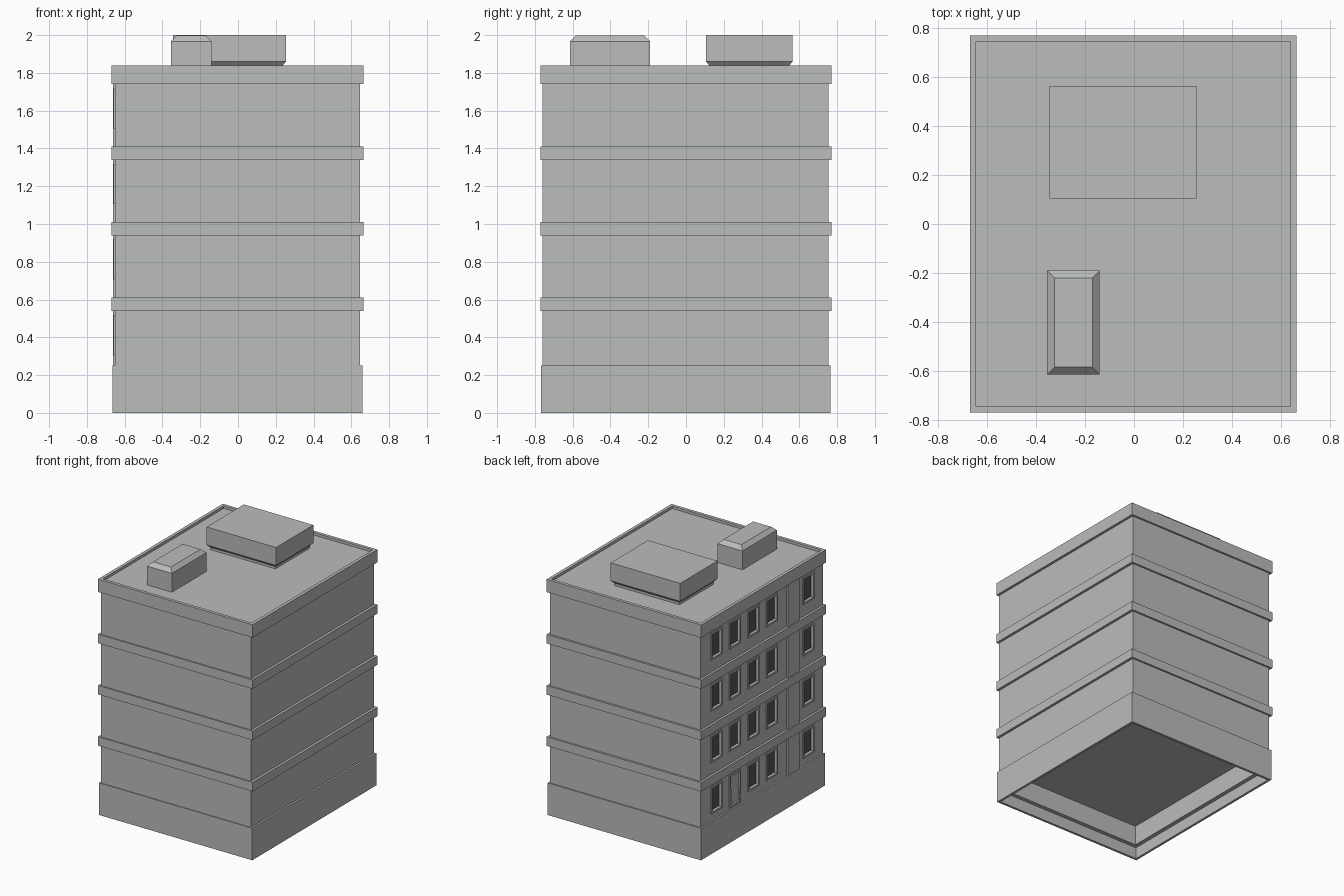
import bpy, bmesh
from mathutils import Vector

cube = bpy.data.objects.get("Cube")
if cube:
    bpy.data.objects.remove(cube, do_unlink=True)


def material(name, rgb):
    m = bpy.data.materials.new(name)
    m.use_nodes = True
    m.diffuse_color = (*rgb, 1)
    m.node_tree.nodes["Principled BSDF"].inputs["Base Color"].default_value = (*rgb, 1)
    return m


STONE = material("pale_grey_stone", (0.49, 0.51, 0.485))
GLASS = material("dark_glass", (0.11, 0.085, 0.09))


def box(x, y, z):
    """Bmesh box from (min, max) pairs."""
    bm = bmesh.new()
    bmesh.ops.create_cube(bm, size=1)
    for v in bm.verts:
        v.co = Vector([r[0] if c < 0 else r[1] for c, r in zip(v.co, (x, y, z))])
    bm.normal_update()
    return bm


def finish(bm, name):
    me = bpy.data.meshes.new(name)
    bm.to_mesh(me)
    bm.free()
    me.materials.append(STONE)
    me.materials.append(GLASS)
    ob = bpy.data.objects.new(name, me)
    bpy.context.collection.objects.link(ob)
    return ob


def face_towards(bm, axis, sign):
    bm.normal_update()
    return max(bm.faces, key=lambda f: sign * f.calc_center_median()[axis])


def step(bm, face, width, depth):
    """Inset a face, then push it along its normal; the face stays the inner one."""
    if width:
        bmesh.ops.inset_individual(bm, faces=[face], thickness=width, depth=0)
    if depth:
        bmesh.ops.inset_individual(bm, faces=[face], thickness=0, depth=depth)


def taper(bm, z, amount):
    """Draw the corners at height z inwards."""
    centre = sum((v.co for v in bm.verts), Vector()) / len(bm.verts)
    for v in bm.verts:
        if abs(v.co.z - z) < 0.001:
            for a in (0, 1):
                v.co[a] -= amount if v.co[a] > centre[a] else -amount


# Plinth, hollow underneath with a stepped rim
bm = box((-0.665, 0.66), (-0.767, 0.765), (0, 0.25))
base = face_towards(bm, 2, -1)
step(bm, base, 0.027, -0.09)
step(bm, base, 0.045, -0.155)
finish(bm, "plinth")

# Main walls, with openings on one side
WEST = -0.652
bm = box((WEST, 0.645), (-0.76, 0.755), (0.248, 1.8))
columns = [0.56, 0.33, 0.1, -0.125, -0.575]
HALF = 0.07
openings = []
for floor in range(4):
    for i, y in enumerate(columns):
        is_door = floor == 0 and i == 1
        low = 0.265 if is_door else 0.305 + 0.4 * floor
        openings.append((y, low, 0.517 + 0.4 * floor, is_door))


def cut_wall(axis, value):
    faces = [f for f in bm.faces if abs(f.calc_center_median().x - WEST) < 0.001]
    geom = set(faces)
    for f in faces:
        geom.update(f.edges, f.verts)
    co, no = Vector(), Vector()
    co[axis], no[axis] = value, 1
    bmesh.ops.bisect_plane(bm, geom=list(geom), plane_co=co, plane_no=no)


for y in columns:
    cut_wall(1, y - HALF)
    cut_wall(1, y + HALF)
for z in sorted({z for o in openings for z in o[1:3]}):
    cut_wall(2, z)

# Merge the cut cells of each opening, then form frame and pane
bm.normal_update()
for y, low, high, is_door in openings:
    cells = []
    for f in bm.faces:
        c = f.calc_center_median()
        if abs(c.x - WEST) < 0.001 and abs(c.y - y) < HALF and low < c.z < high:
            cells.append(f)
    pane = bmesh.utils.face_join(cells) if len(cells) > 1 else cells[0]
    pane.normal_update()
    step(bm, pane, 0, 0.007)
    step(bm, pane, 0.02, -0.012 if is_door else -0.022)
    pane.material_index = 0 if is_door else 1
finish(bm, "walls")

# Pilaster on the window side
finish(box((WEST - 0.011, -0.64), (-0.45, -0.31), (0.24, 1.76)), "pilaster")

# Storey bands
for i in range(3):
    z = 0.54 + 0.4 * i
    finish(box((-0.67, 0.665), (-0.77, 0.77), (z, z + 0.07)), f"storey_band_{i + 1}")

# Cornice with a shallow sunken roof
bm = box((-0.67, 0.665), (-0.77, 0.77), (1.74, 1.84))
step(bm, face_towards(bm, 2, 1), 0.035, -0.02)
finish(bm, "cornice_and_roof")

# Rooftop plant block, tapered under its lower edge
bm = box((-0.345, 0.255), (0.105, 0.565), (1.86, 2.0))
under = face_towards(bm, 2, -1)
step(bm, under, 0, 0.02)
taper(bm, 1.84, 0.018)
finish(bm, "roof_plant_block")
finish(box((-0.325, 0.235), (0.125, 0.545), (1.81, 1.845)), "plant_block_foot")

# Small rooftop housing with a chamfered top
bm = box((-0.355, -0.14), (-0.615, -0.19), (1.81, 1.967))
step(bm, face_towards(bm, 2, 1), 0, 0.03)
taper(bm, 1.997, 0.03)
finish(bm, "roof_access_housing")
